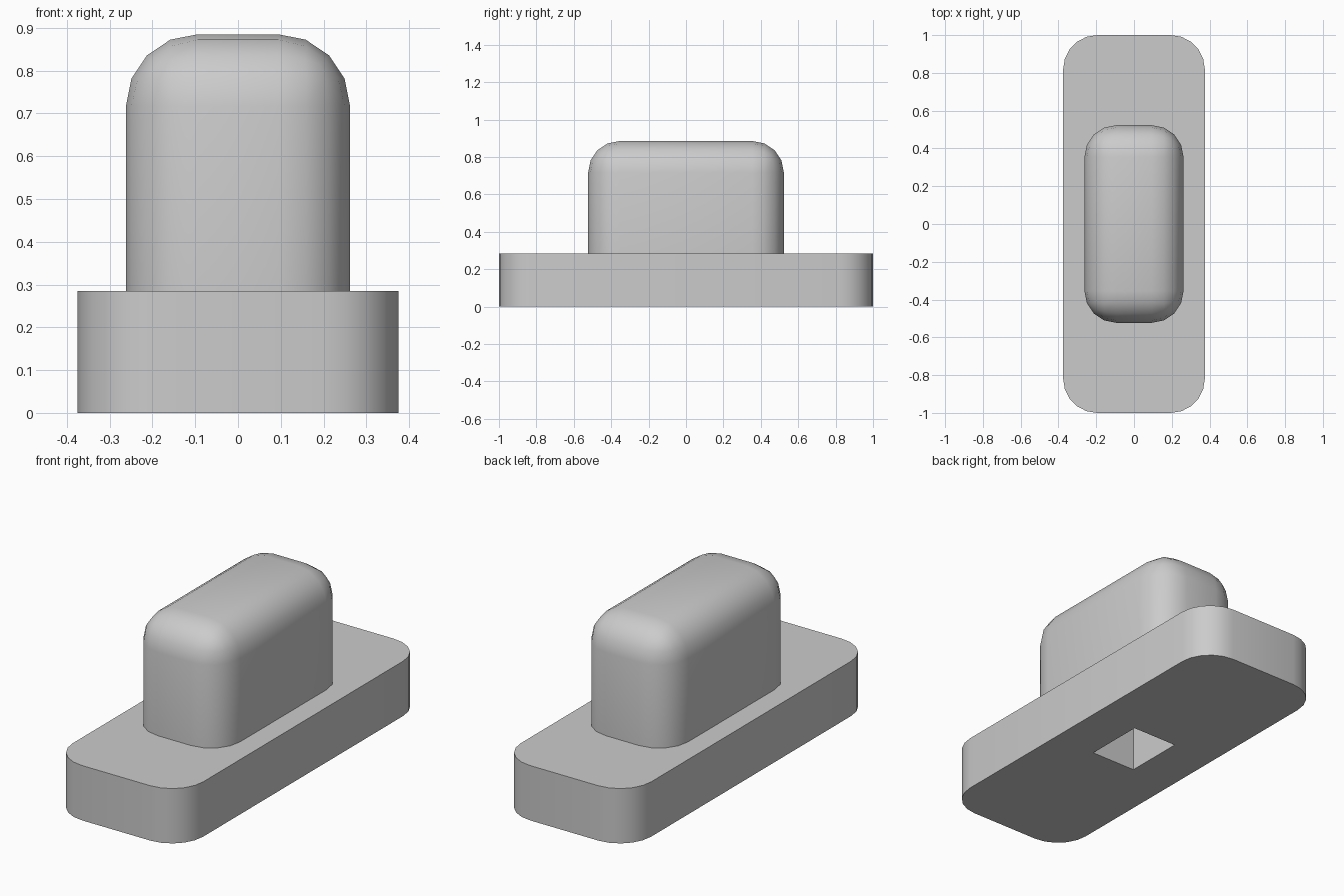
import bpy, bmesh, math

if "Cube" in bpy.data.objects:
    bpy.data.objects.remove(bpy.data.objects["Cube"])

grey = bpy.data.materials.new("light_grey")
grey.diffuse_color = (0.6, 0.6, 0.6, 1)
grey.use_nodes = True
grey.node_tree.nodes["Principled BSDF"].inputs["Base Color"].default_value = grey.diffuse_color


def box(name, x, y, z0, z1, radius=0, segments=4, round_top=False):
    """Box with half sizes x, y; rounds the upright edges and optionally the top edges."""
    bm = bmesh.new()
    bmesh.ops.create_cube(bm, size=2)
    for v in bm.verts:
        v.co = (v.co.x * x, v.co.y * y, z1 if v.co.z > 0 else z0)
    if radius:
        edges = []
        for e in bm.edges:
            a, b = (v.co.z for v in e.verts)
            if abs(a - b) > 1e-4 or (round_top and min(a, b) > z0 + 1e-4):
                edges.append(e)
        bmesh.ops.bevel(bm, geom=edges, offset=radius, segments=segments,
                        profile=0.5, affect='EDGES', clamp_overlap=True)
    mesh = bpy.data.meshes.new(name)
    bm.to_mesh(mesh)
    bm.free()
    mesh.materials.append(grey)
    obj = bpy.data.objects.new(name, mesh)
    bpy.context.collection.objects.link(obj)
    return obj


# Flat foot plate and the rounded block standing on it
base = box("base_plate", 0.375, 1.0, 0, 0.285, 0.18, 5)
knob = box("rounded_knob", 0.262, 0.523, 0.285, 0.885, 0.168, 4, True)

# Rectangular socket running up from the underside
cutter = box("socket_cutter", 0.13, 0.16, -0.1, 0.45)
cutter.hide_render = True
cutter.hide_set(True)

for obj in (base, knob):
    cut = obj.modifiers.new("socket", 'BOOLEAN')
    cut.operation = 'DIFFERENCE'
    cut.solver = 'EXACT'
    cut.object = cutter
    bpy.ops.object.select_all(action='DESELECT')
    obj.select_set(True)
    bpy.context.view_layer.objects.active = obj
    bpy.ops.object.modifier_apply(modifier=cut.name)
    bpy.ops.object.shade_smooth_by_angle(angle=math.radians(35))
